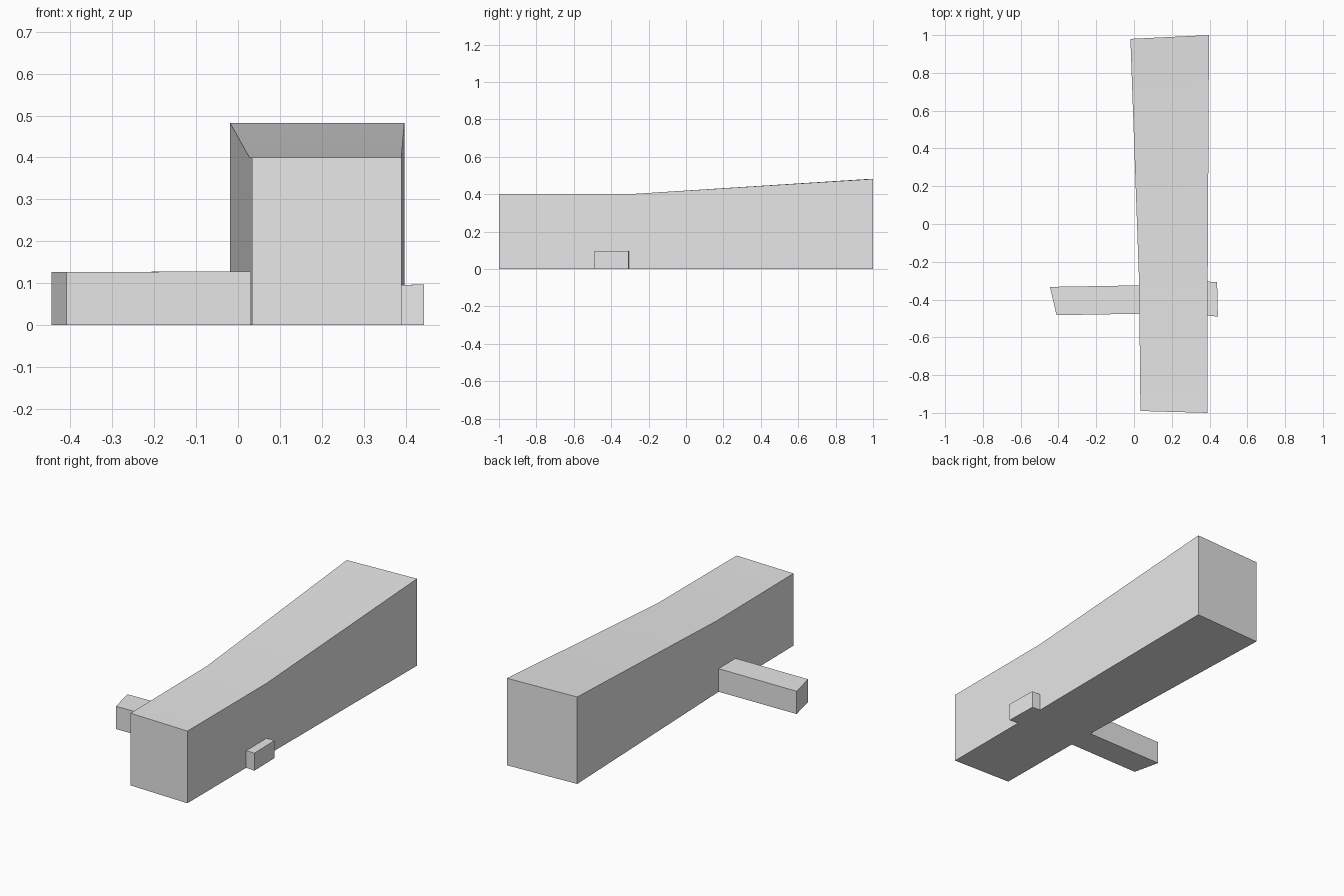
import bpy
import bmesh

# Remove the default cube
cube = bpy.data.objects.get("Cube")
if cube:
    bpy.data.objects.remove(cube, do_unlink=True)

GREY = (0.8, 0.8, 0.8, 1.0)
grey = bpy.data.materials.new("plain grey")
grey.use_nodes = True
grey.diffuse_color = GREY
grey.node_tree.nodes["Principled BSDF"].inputs["Base Color"].default_value = GREY


def block(name, stations):
    """Loft upright quads; each station is (left x, left y, right x, right y, height)."""
    bm = bmesh.new()
    rings = []
    for xa, ya, xb, yb, h in stations:
        corners = [(xa, ya, 0), (xb, yb, 0), (xb, yb, h), (xa, ya, h)]
        rings.append([bm.verts.new(c) for c in corners])
    for a, b in zip(rings, rings[1:]):
        for i in range(4):
            j = (i + 1) % 4
            bm.faces.new((a[i], a[j], b[j], b[i]))
    bm.faces.new(rings[0])
    bm.faces.new(rings[-1])
    bmesh.ops.recalc_face_normals(bm, faces=bm.faces[:])
    mesh = bpy.data.meshes.new(name)
    bm.to_mesh(mesh)
    bm.free()
    mesh.materials.append(grey)
    obj = bpy.data.objects.new(name, mesh)
    bpy.context.collection.objects.link(obj)
    return obj


# Long hall, widening and rising towards the back
hall = block("main_hall", [
    (0.034, -0.99, 0.39, -1.0, 0.4),
    (0.027, -0.31, 0.39, -0.31, 0.4),
    (-0.019, 0.98, 0.397, 1.0, 0.482),
])

# Low wing with a slanted end, butted against the hall wall
block("long_wing", [
    (-0.445, -0.333, -0.41, -0.483, 0.126),
    (0.027, -0.325, 0.029, -0.475, 0.128),
])

# Small annex on the opposite wall
block("small_annex", [
    (0.39, -0.305, 0.39, -0.485, 0.095),
    (0.44, -0.308, 0.444, -0.49, 0.097),
])

# Soften only the shallow crease in the roof
bpy.ops.object.select_all(action="DESELECT")
hall.select_set(True)
bpy.context.view_layer.objects.active = hall
bpy.ops.object.shade_smooth_by_angle()
